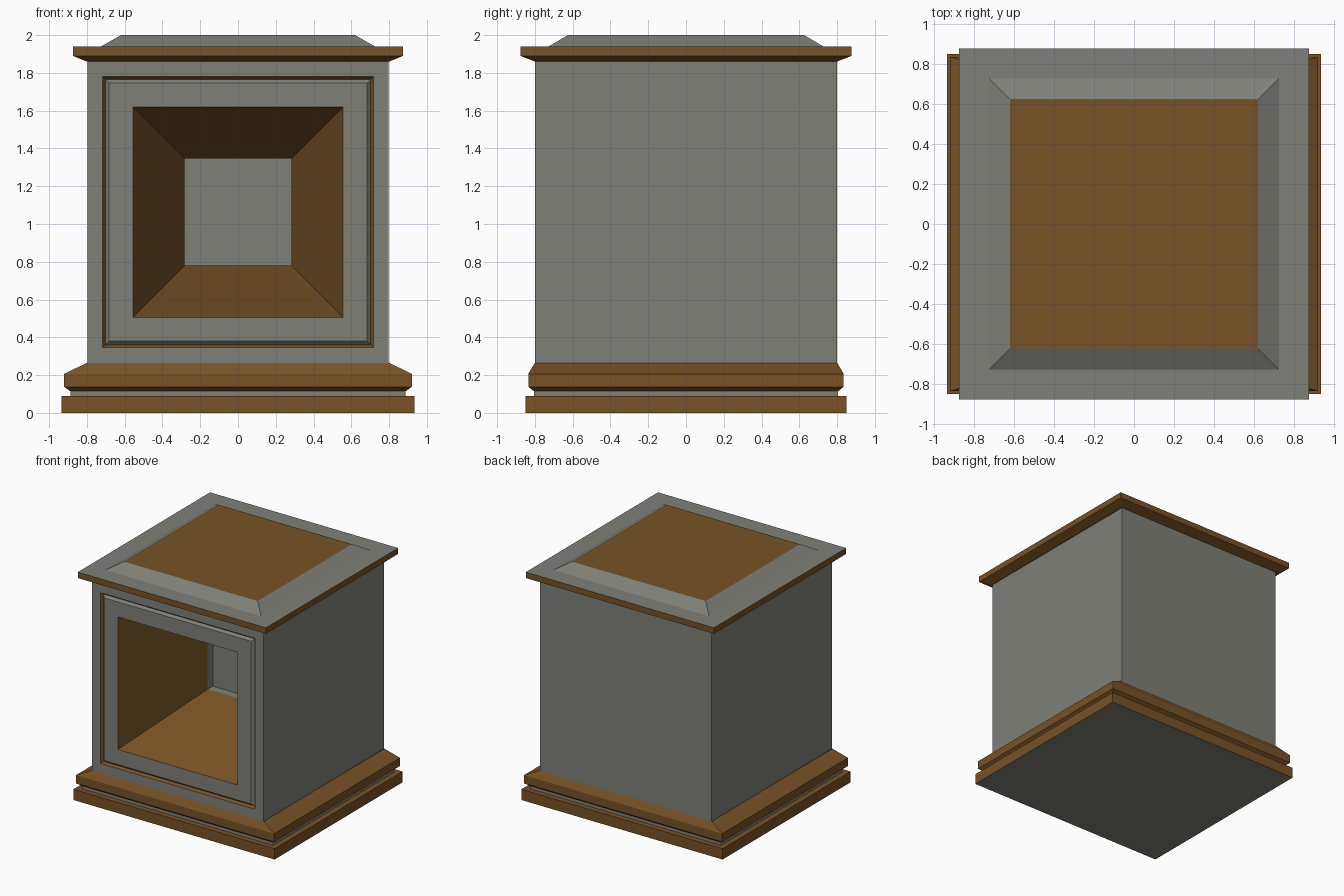
import bpy
import bmesh
from mathutils import Matrix
from math import radians

if "Cube" in bpy.data.objects:
    bpy.data.objects.remove(bpy.data.objects["Cube"], do_unlink=True)


def make_material(name, rgb):
    mat = bpy.data.materials.new(name)
    mat.use_nodes = True
    mat.diffuse_color = (*rgb, 1)
    mat.node_tree.nodes["Principled BSDF"].inputs["Base Color"].default_value = (*rgb, 1)
    return mat


MATERIALS = [make_material("stone grey", (0.216, 0.216, 0.191)),
             make_material("bronze brown", (0.188, 0.084, 0.019))]
GREY, BROWN = 0, 1


def stacked_rings(name, rings, start=None, end=None, matrix=Matrix()):
    """Bridge rectangles (half width, half depth, height, colour of the band
    leading up to it); start and end give the colours of the closing faces."""
    bm = bmesh.new()
    loops = [[bm.verts.new((sx * w, sy * d, h)) for sx, sy in ((-1, -1), (1, -1), (1, 1), (-1, 1))]
             for w, d, h, _ in rings]
    for low, high, ring in zip(loops, loops[1:], rings[1:]):
        for i in range(4):
            j = (i + 1) % 4
            bm.faces.new((low[i], low[j], high[j], high[i])).material_index = ring[3]
    if start is not None:
        bm.faces.new(loops[0][::-1]).material_index = start
    if end is not None:
        bm.faces.new(loops[-1]).material_index = end
    bm.transform(matrix)
    mesh = bpy.data.meshes.new(name)
    bm.to_mesh(mesh)
    bm.free()
    for mat in MATERIALS:
        mesh.materials.append(mat)
    obj = bpy.data.objects.new(name, mesh)
    bpy.context.collection.objects.link(obj)
    return obj


# Stepped plinth with a grey recess between two brown mouldings
stacked_rings("plinth", [
    (0.935, 0.85, 0.0, GREY),
    (0.935, 0.85, 0.09, BROWN),
    (0.888, 0.805, 0.09, BROWN),
    (0.888, 0.805, 0.115, GREY),
    (0.92, 0.835, 0.138, BROWN),
    (0.92, 0.835, 0.207, BROWN),
    (0.80, 0.80, 0.265, BROWN),
], start=GREY)

# Square body, built from back to front, with grooved panel and tapered niche
to_front = Matrix.Translation((0, 0, 1.0625)) @ Matrix.Rotation(radians(90), 4, "X")
profile = [
    (0.7975, -0.80, GREY),
    (0.7975, 0.80, GREY),
    (0.7175, 0.80, GREY),
    (0.702, 0.78, BROWN),
    (0.683, 0.80, GREY),
    (0.557, 0.80, GREY),
    (0.283, 0.0, BROWN),
    (0.283, -0.07, GREY),
]
stacked_rings("body_with_niche", [(r, r, h, c) for r, h, c in profile],
              start=GREY, end=GREY, matrix=to_front)

# Overhanging cap with a raised, bevelled top panel
stacked_rings("cap", [
    (0.80, 0.80, 1.86, BROWN),
    (0.874, 0.877, 1.89, BROWN),
    (0.874, 0.877, 1.94, BROWN),
    (0.725, 0.728, 1.94, GREY),
    (0.62, 0.625, 2.0, GREY),
], end=BROWN)
